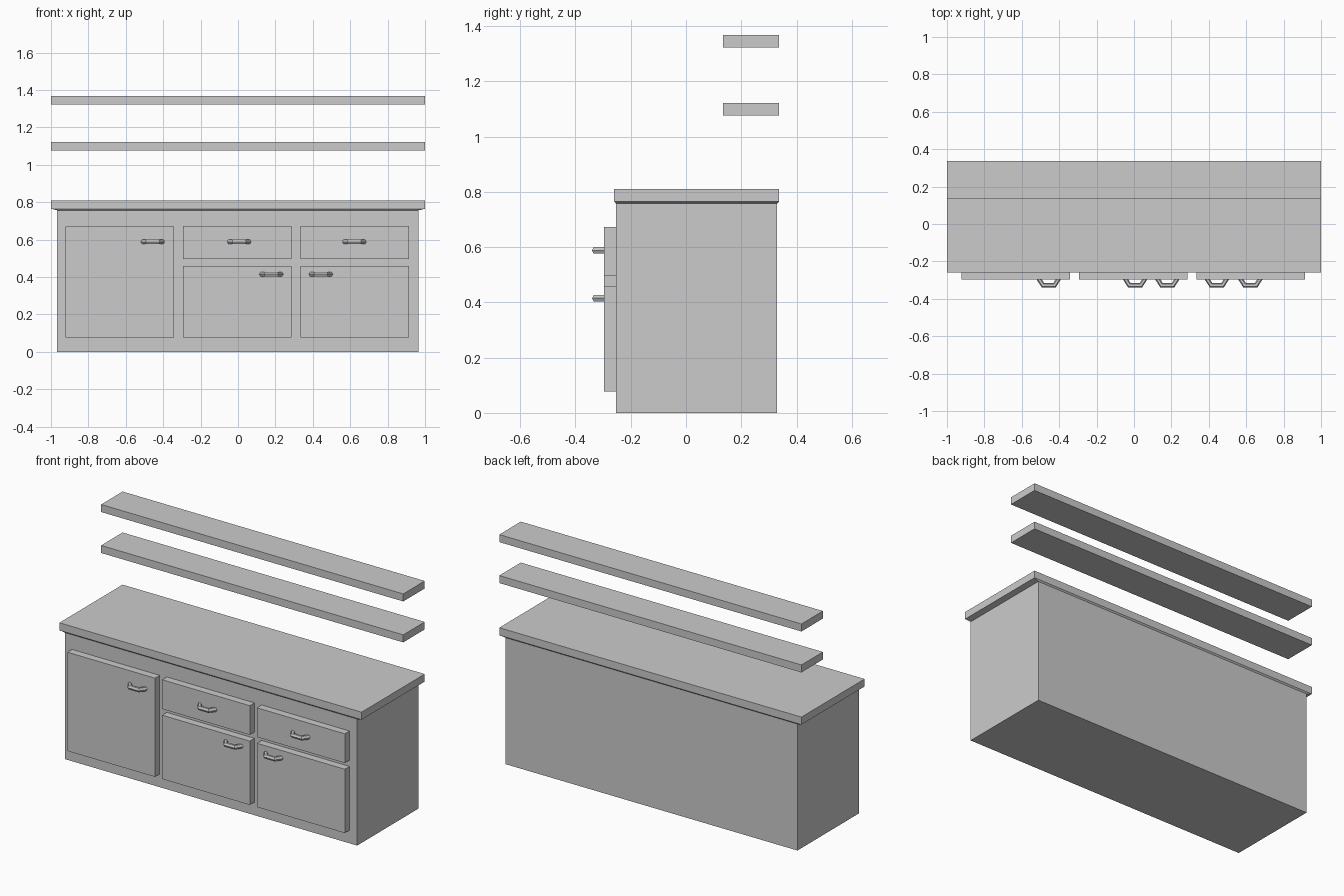
import bpy, bmesh
from math import cos, sin, pi
from mathutils import Vector

if "Cube" in bpy.data.objects:
    bpy.data.objects.remove(bpy.data.objects["Cube"])


def finish(name, bm):
    bmesh.ops.recalc_face_normals(bm, faces=bm.faces)
    mesh = bpy.data.meshes.new(name)
    bm.to_mesh(mesh)
    bm.free()
    obj = bpy.data.objects.new(name, mesh)
    bpy.context.collection.objects.link(obj)
    return obj


def loft(name, rings):
    """Skin a list of equal-length closed rings and cap both ends."""
    bm = bmesh.new()
    rows = [[bm.verts.new(p) for p in ring] for ring in rings]
    n = len(rows[0])
    for a, b in zip(rows, rows[1:]):
        for i in range(n):
            j = (i + 1) % n
            bm.faces.new((a[i], a[j], b[j], b[i]))
    bm.faces.new(rows[0])
    bm.faces.new(rows[-1])
    return finish(name, bm)


def rect(x0, x1, y0, y1, z):
    return [(x0, y0, z), (x1, y0, z), (x1, y1, z), (x0, y1, z)]


def box(name, x0, x1, y0, y1, z0, z1):
    return loft(name, [rect(x0, x1, y0, y1, z0), rect(x0, x1, y0, y1, z1)])


def handle(name, x, z):
    # six-sided bar swept along a trapezoid path: (outer, inner) edge in x, y
    half = [((-0.069, -0.290), (-0.041, -0.290)),
            ((-0.037, -0.340), (-0.024, -0.316))]
    path = half + [((-o[0], o[1]), (-i[0], i[1])) for o, i in reversed(half)]
    rings = []
    for o, i in path:
        o, i = Vector((x + o[0], o[1], z)), Vector((x + i[0], i[1], z))
        mid, arm = (o + i) / 2, (o - i) / 2
        rings.append([mid + arm * cos(k * pi / 3) + Vector((0, 0, 0.0135 * sin(k * pi / 3)))
                      for k in range(6)])
    loft(name, rings)


# Cabinet body
BODY = (-0.968, 0.966, -0.253, 0.329)
box("cabinet_body", *BODY, 0, 0.757)

# Worktop with a slightly sloped underside
TOP = (-1.0, 1.0, -0.26, 0.337)
loft("worktop", [rect(*BODY, 0.757), rect(*TOP, 0.765), rect(*TOP, 0.81)])

# Doors and drawer fronts: x0, x1, z0, z1, handle x, handle z
fronts = {
    "left_door": (-0.922, -0.341, 0.078, 0.669, -0.456, 0.588),
    "middle_drawer": (-0.294, 0.286, 0.497, 0.672, 0.006, 0.588),
    "middle_door": (-0.294, 0.286, 0.078, 0.460, 0.178, 0.415),
    "right_drawer": (0.333, 0.915, 0.497, 0.672, 0.622, 0.588),
    "right_door": (0.333, 0.915, 0.078, 0.460, 0.443, 0.415),
}
for name, (x0, x1, z0, z1, hx, hz) in fronts.items():
    box(name, x0, x1, -0.297, -0.25, z0, z1)
    handle(name + "_handle", hx, hz)

# Wall shelves
for name, z in (("lower_shelf", 1.077), ("upper_shelf", 1.322)):
    box(name, -1.0, 1.0, 0.134, 0.337, z, z + 0.045)
